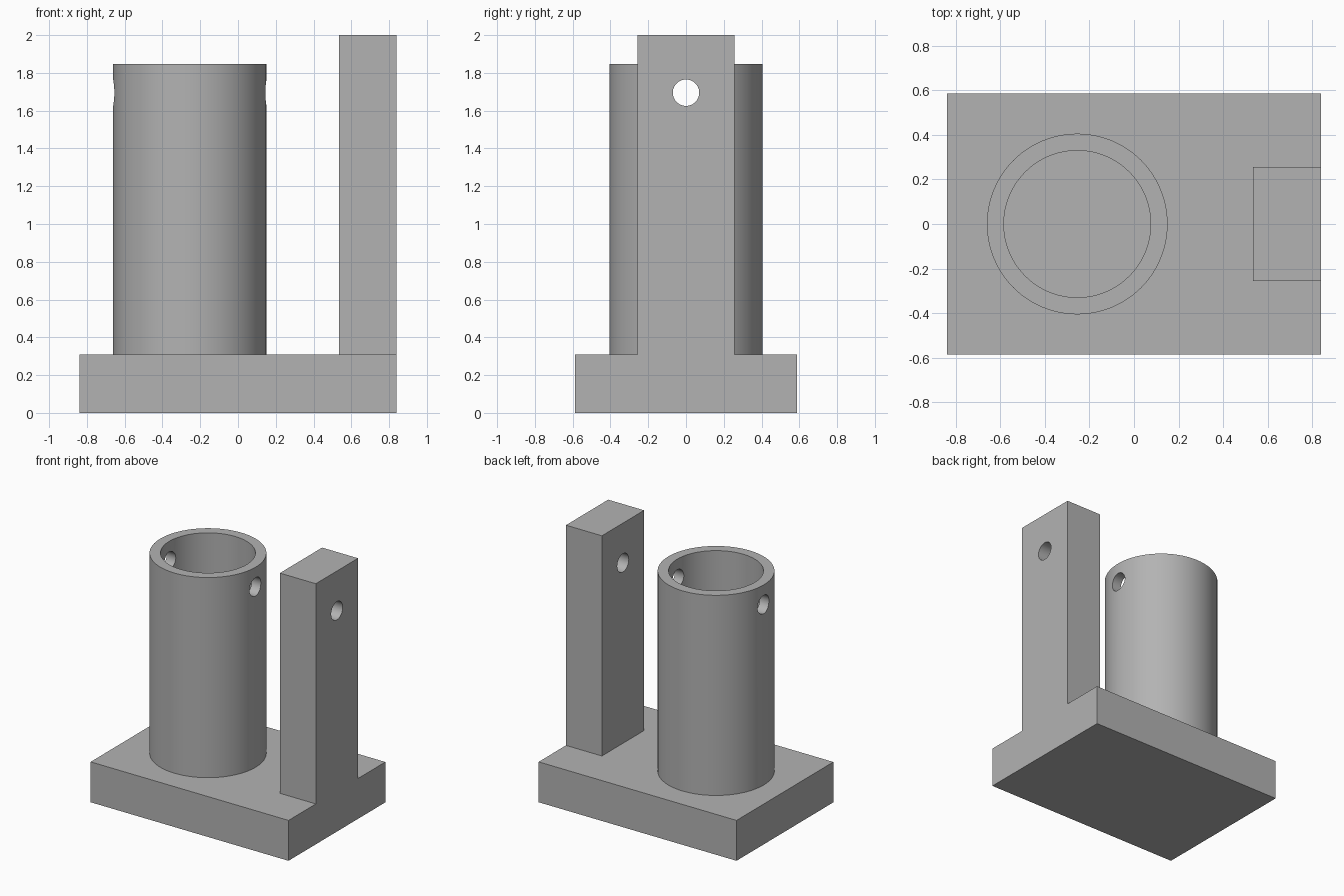
import bpy
import bmesh
from math import radians
from mathutils import Matrix, Vector

cube = bpy.data.objects.get("Cube")
if cube:
    bpy.data.objects.remove(cube, do_unlink=True)

BASE_TOP, TUBE_TOP, POST_TOP = 0.31, 1.846, 2.0
TUBE_X, TUBE_R, BORE_R = -0.255, 0.406, 0.33
HOLE_Z, HOLE_R = 1.695, 0.07

grey = bpy.data.materials.new("plain grey")
grey.use_nodes = True
colour = (0.45, 0.45, 0.45, 1)
grey.diffuse_color = colour
grey.node_tree.nodes["Principled BSDF"].inputs["Base Color"].default_value = colour


def finish(name, bm):
    mesh = bpy.data.meshes.new(name)
    bm.to_mesh(mesh)
    bm.free()
    mesh.materials.append(grey)
    obj = bpy.data.objects.new(name, mesh)
    bpy.context.collection.objects.link(obj)
    return obj


def box(name, low, high):
    low, high = Vector(low), Vector(high)
    bm = bmesh.new()
    place = Matrix.Translation((low + high) / 2) @ Matrix.Diagonal((*(high - low), 1))
    bmesh.ops.create_cube(bm, size=1, matrix=place)
    return finish(name, bm)


def cylinder(name, centre, radius, depth, sides, along_x=False):
    bm = bmesh.new()
    turn = Matrix.Rotation(radians(90 if along_x else 0), 4, 'Y')
    bmesh.ops.create_cone(bm, cap_ends=True, segments=sides, radius1=radius, radius2=radius,
                          depth=depth, matrix=Matrix.Translation(centre) @ turn)
    return finish(name, bm)


def combine(target, tool, operation):
    mod = target.modifiers.new(operation.lower(), 'BOOLEAN')
    mod.operation, mod.solver, mod.object = operation, 'EXACT', tool
    bpy.context.view_layer.objects.active = target
    bpy.ops.object.modifier_apply(modifier=mod.name)
    bpy.data.objects.remove(tool, do_unlink=True)


def drill(target):
    combine(target, cylinder("drill", (0, 0, HOLE_Z), HOLE_R, 3, 48, True), 'DIFFERENCE')


# Base plate with the upright post merged flush into one end
base = box("base_with_post", (-0.84, -0.587, 0), (0.84, 0.587, BASE_TOP))
post = box("post", (0.535, -0.256, BASE_TOP / 2), (0.84, 0.256, POST_TOP))
combine(base, post, 'UNION')
drill(base)

# Hollow tube standing on the plate
middle, height = (BASE_TOP + TUBE_TOP) / 2, TUBE_TOP - BASE_TOP
tube = cylinder("tube", (TUBE_X, 0, middle), TUBE_R, height, 96)
combine(tube, cylinder("bore", (TUBE_X, 0, middle), BORE_R, height + 0.2, 96), 'DIFFERENCE')
drill(tube)

# Clean flat faces, drop the hidden ring under the tube, shade
for obj in (base, tube):
    bm = bmesh.new()
    bm.from_mesh(obj.data)
    bmesh.ops.dissolve_limit(bm, angle_limit=radians(0.5), verts=bm.verts, edges=bm.edges)
    if obj is tube:
        hidden = [f for f in bm.faces if all(v.co.z < BASE_TOP + 0.001 for v in f.verts)]
        bmesh.ops.delete(bm, geom=hidden, context='FACES')
    bm.to_mesh(obj.data)
    bm.free()
    bpy.ops.object.select_all(action='DESELECT')
    obj.select_set(True)
    bpy.context.view_layer.objects.active = obj
    bpy.ops.object.shade_smooth_by_angle(angle=radians(30))
